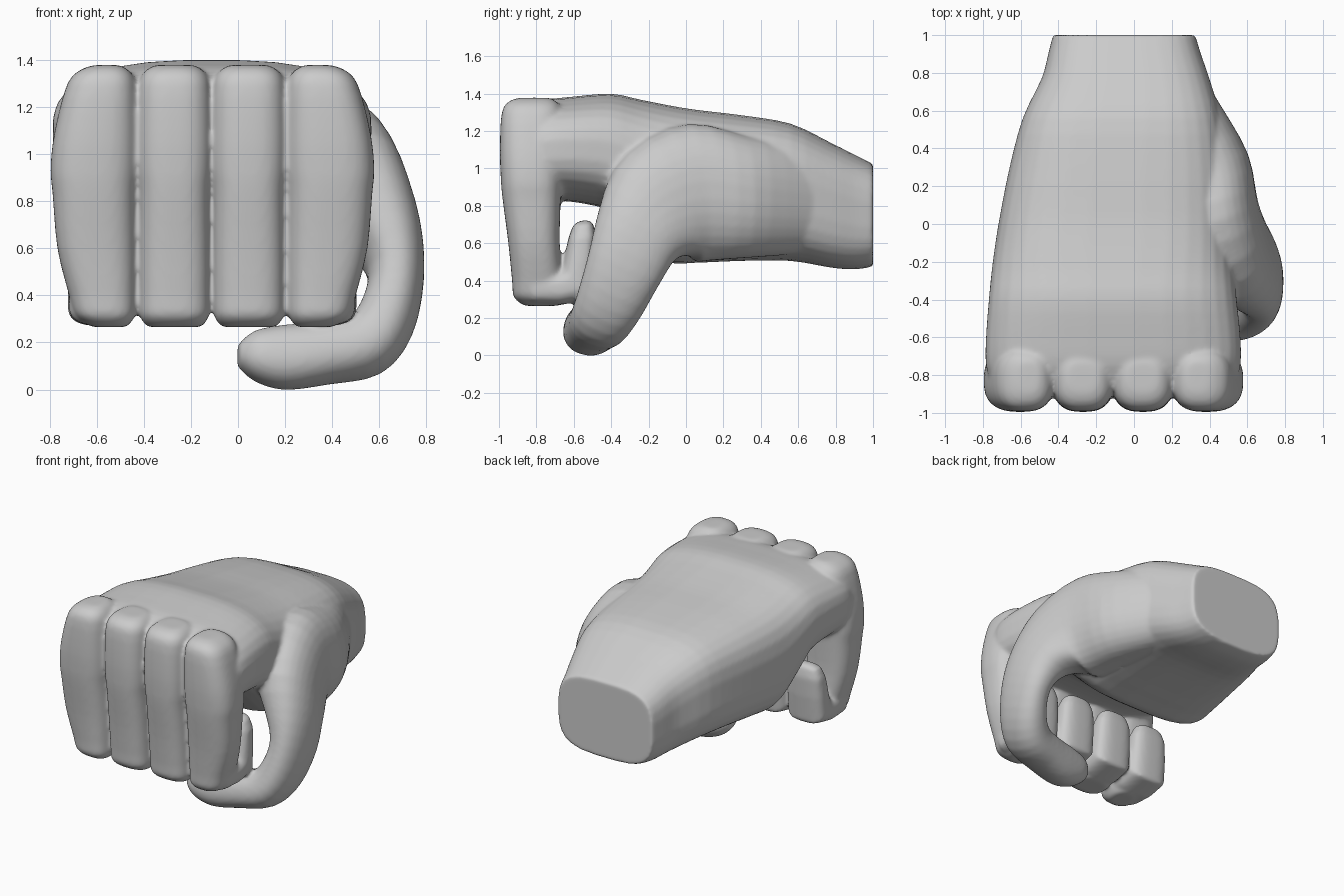
import bpy, bmesh, math
from mathutils import Vector as V

if "Cube" in bpy.data.objects:
    bpy.data.objects.remove(bpy.data.objects["Cube"])

parts = []


def smooth_rows(rows, steps=3):
    """Catmull-Rom interpolation between rows of numbers."""
    out = []
    for i in range(len(rows) - 1):
        p = [rows[max(0, min(len(rows) - 1, i + k))] for k in (-1, 0, 1, 2)]
        for s in range(steps):
            t = s / steps
            out.append([b + .5 * t * (c - a + t * (2 * a - 5 * b + 4 * c - d + t * (3 * (b - c) + d - a)))
                        for a, b, c, d in zip(*p)])
    return out + [list(rows[-1])]


def loft(name, rings, n=32):
    """Skin rounded-box rings (centre, half-axis u, half-axis v, exponent) and cap both ends."""
    bm = bmesh.new()
    loops = []
    for c, u, v, e in rings:
        loop = []
        for i in range(n):
            a = 2 * math.pi * (i + 0.5) / n
            ca, sa = math.cos(a), math.sin(a)
            p = V(c) + V(u) * math.copysign(abs(ca) ** (2 / e), ca) \
                + V(v) * math.copysign(abs(sa) ** (2 / e), sa)
            loop.append(bm.verts.new(p))
        loops.append(loop)
    for a, b in zip(loops, loops[1:]):
        for i in range(n):
            j = (i + 1) % n
            bm.faces.new((a[i], a[j], b[j], b[i]))
    bm.faces.new(loops[0][::-1])
    bm.faces.new(loops[-1])
    bmesh.ops.recalc_face_normals(bm, faces=bm.faces[:])
    me = bpy.data.meshes.new(name)
    bm.to_mesh(me)
    bm.free()
    ob = bpy.data.objects.new(name, me)
    bpy.context.collection.objects.link(ob)
    parts.append(ob)


# Wrist and palm: y, left, right, bottom, top, squareness
palm = [(1.0, -.43, .325, .475, 1.025, 3.3), (.9, -.455, .355, .46, 1.075, 3.3),
        (.77, -.49, .4, .47, 1.14, 3.3), (.56, -.59, .46, .505, 1.24, 3.3),
        (.3, -.66, .5, .505, 1.285, 3.2), (.05, -.71, .515, .495, 1.315, 3.2),
        (-.1, -.735, .52, .5, 1.34, 3.2), (-.25, -.755, .53, .63, 1.37, 3),
        (-.4, -.77, .545, .77, 1.4, 2.8), (-.6, -.785, .565, .82, 1.385, 2.8),
        (-.75, -.785, .565, .83, 1.365, 2.8), (-.87, -.75, .53, .88, 1.31, 2.8)]
loft("palm", [(((l + r) / 2, y, (b + t) / 2), ((r - l) / 2, 0, 0), (0, 0, (t - b) / 2), e)
              for y, l, r, b, t, e in smooth_rows(palm)])

# Front of each finger: z, front y, back y, edge inset, outward bow of the outer fingers
column = [(1.378, -.88, -.74, .085, -.09), (1.362, -.94, -.7, .045, -.07), (1.3, -.985, -.665, .006, -.045),
          (1.1, -.995, -.66, -.003, .0), (.94, -.99, -.665, -.001, .02), (.83, -.98, -.67, .008, .02),
          (.6, -.95, -.675, .008, 0), (.4, -.93, -.66, .008, -.05), (.31, -.92, -.66, .012, -.075),
          (.265, -.86, -.69, .045, -.115)]
# Curled-under fingertip: y, z, half thickness, angle of travel, width factor
tip = [(-.82, .36, .085, 0, .95), (-.67, .36, .09, 0, 1), (-.585, .385, .115, 45, 1),
       (-.57, .5, .085, 90, .97), (-.555, .63, .075, 95, .9), (-.55, .7, .055, 95, .7),
       (-.545, .722, .025, 95, .35)]
fingers = {"little": (-.775, -.428, -1), "ring": (-.428, -.112, 0),
           "middle": (-.112, .205, 0), "index": (.205, .558, 1)}
for name, (l, r, side) in fingers.items():
    rings = []
    for z, front, back, inset, bow in smooth_rows(column):
        a = l + inset + (-bow if side < 0 else 0)
        b = r - inset + (bow if side > 0 else 0)
        rings.append((((a + b) / 2, (front + back) / 2, z), ((b - a) / 2, 0, 0),
                      (0, (back - front) / 2, 0), 2.7))
    loft(name + "_finger", rings)
    cx = (l + r) / 2 - side * .025
    rings = []
    for y, z, t, ang, f in tip:
        a = math.radians(ang)
        rings.append(((cx, y, z), (.147 * f, 0, 0), (0, -t * math.sin(a), t * math.cos(a)), 2.9))
    loft(name + "_fingertip", rings)

# Thumb: centre xyz, width, thickness, width-axis angle (0 = down, 90 = back), travel direction xyz
thumb = [(.14, .86, .78, .2, .15, 0, .3, -1, 0), (.27, .56, .83, .29, .2, 0, .4, -1, 0),
         (.38, .3, .85, .33, .235, 4, .3, -1, 0), (.43, .05, .87, .37, .235, 14, .3, -1, -.1),
         (.51, -.13, .8, .34, .215, 32, .3, -.7, -.5),
         (.62, -.25, .66, .25, .16, 58, .25, -.5, -.8),
         (.67, -.325, .48, .21, .12, 66, -.05, -.4, -.9),
         (.63, -.4, .3, .185, .125, 68, -.4, -.4, -.8),
         (.54, -.455, .19, .165, .135, 75, -.8, -.3, -.5),
         (.38, -.49, .155, .15, .13, 78, -1, -.2, -.15),
         (.2, -.52, .137, .135, .137, 76, -1, -.15, 0),
         (.07, -.535, .143, .115, .105, 76, -1, -.1, 0),
         (0, -.54, .145, .06, .045, 76, -1, -.1, 0)]
rings = []
for x, y, z, w, t, ang, *d in smooth_rows(thumb):
    a = math.radians(ang)
    d = V(d).normalized()
    v = V((0, math.sin(a), -math.cos(a)))
    v = (v - d * v.dot(d)).normalized()
    rings.append(((x, y, z), v * w, d.cross(v) * t, 2.3))
loft("thumb", rings)

# Fuse everything into one continuous skin
bpy.ops.object.select_all(action='DESELECT')
for ob in parts:
    ob.select_set(True)
bpy.context.view_layer.objects.active = parts[0]
bpy.ops.object.join()
fist = bpy.context.view_layer.objects.active
fist.name = "fist"
rm = fist.modifiers.new("fuse", 'REMESH')
rm.mode = 'VOXEL'
rm.voxel_size = .0125
rm.use_smooth_shade = True
sm = fist.modifiers.new("soften", 'SMOOTH')
sm.factor = .5
sm.iterations = 10
